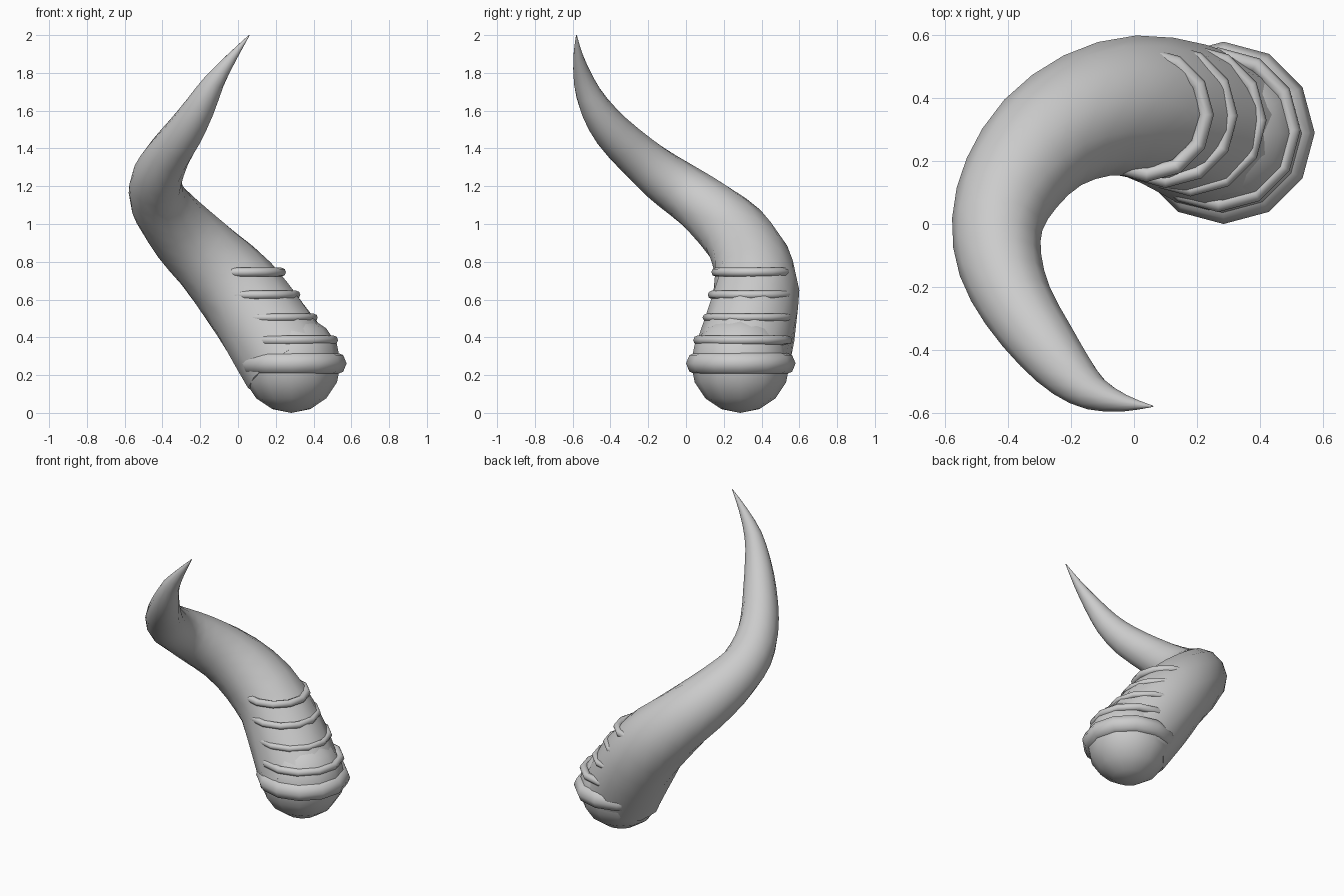
import bpy, bmesh, math
from mathutils import Vector

if "Cube" in bpy.data.objects:
    bpy.data.objects.remove(bpy.data.objects["Cube"])

SIDES = 12


def smooth(obj, angle=50):
    bpy.ops.object.select_all(action='DESELECT')
    obj.select_set(True)
    bpy.context.view_layer.objects.active = obj
    bpy.ops.object.shade_smooth_by_angle(angle=math.radians(angle))


def spline(pts, steps):
    """Catmull-Rom samples through the points (any dimension)."""
    ext = [pts[0] * 2 - pts[1]] + pts + [pts[-1] * 2 - pts[-2]]
    out = []
    for i in range(len(pts) - 1):
        a, b, c, d = ext[i:i + 4]
        for k in range(steps):
            t = k / steps
            out.append((b * 2 + (c - a) * t + (a * 2 - b * 5 + c * 4 - d) * t * t
                        + (b * 3 - a - c * 3 + d) * t ** 3) * 0.5)
    return out + [pts[-1]]


# Horn: spiral centre line as x, y, z, radius
stations = [Vector(p) for p in (
    (0.27, 0.285, 0.26, 0.255), (0.145, 0.34, 0.45, 0.245),
    (0.0, 0.373, 0.65, 0.227), (-0.15, 0.345, 0.81, 0.205),
    (-0.29, 0.26, 0.95, 0.183), (-0.39, 0.13, 1.07, 0.163),
    (-0.435, 0.0, 1.165, 0.145), (-0.425, -0.13, 1.255, 0.134),
    (-0.37, -0.26, 1.365, 0.118), (-0.28, -0.39, 1.49, 0.102),
    (-0.20, -0.483, 1.62, 0.081), (-0.125, -0.54, 1.755, 0.055),
    (-0.03, -0.57, 1.885, 0.027), (0.06, -0.58, 2.0, 0.002))]
path = spline(stations, 2)
centres = [p.to_3d() for p in path]
bm = bmesh.new()
rings = []
for i, p in enumerate(path):
    c = centres[i]
    tangent = (centres[min(i + 1, len(path) - 1)] - centres[max(i - 1, 0)]).normalized()
    u = tangent.cross(Vector((0, 0, 1))).normalized()
    v = u.cross(tangent)
    rings.append([bm.verts.new(c + (u * math.cos(a) + v * math.sin(a)) * p[3])
                  for a in (math.tau * k / SIDES for k in range(SIDES))])
for r0, r1 in zip(rings, rings[1:]):
    for k in range(SIDES):
        n = (k + 1) % SIDES
        bm.faces.new((r0[k], r0[n], r1[n], r1[k]))
bm.faces.new(rings[0])
bm.faces.new(rings[-1])
bmesh.ops.recalc_face_normals(bm, faces=bm.faces)
mesh = bpy.data.meshes.new("horn")
bm.to_mesh(mesh)
bm.free()
horn = bpy.data.objects.new("horn", mesh)
bpy.context.collection.objects.link(horn)
smooth(horn)

# Rounded root
bpy.ops.mesh.primitive_uv_sphere_add(segments=SIDES, ring_count=8, radius=0.262,
                                     location=(0.282, 0.288, 0.262))
root = bpy.context.object
root.name = "root_ball"
smooth(root)

# Thick collar and thin growth ridges: x, y, z, major, minor
for i, (x, y, z, major, minor) in enumerate((
        (0.285, 0.29, 0.262, 0.228, 0.062), (0.268, 0.30, 0.385, 0.237, 0.025),
        (0.18, 0.33, 0.505, 0.222, 0.02), (0.10, 0.345, 0.625, 0.208, 0.022),
        (0.04, 0.348, 0.745, 0.19, 0.024))):
    bpy.ops.mesh.primitive_torus_add(major_segments=SIDES, minor_segments=8,
                                     major_radius=major, minor_radius=minor,
                                     location=(x, y, z))
    ring = bpy.context.object
    ring.name = "root_collar" if i == 0 else f"growth_ridge_{i}"
    smooth(ring)
